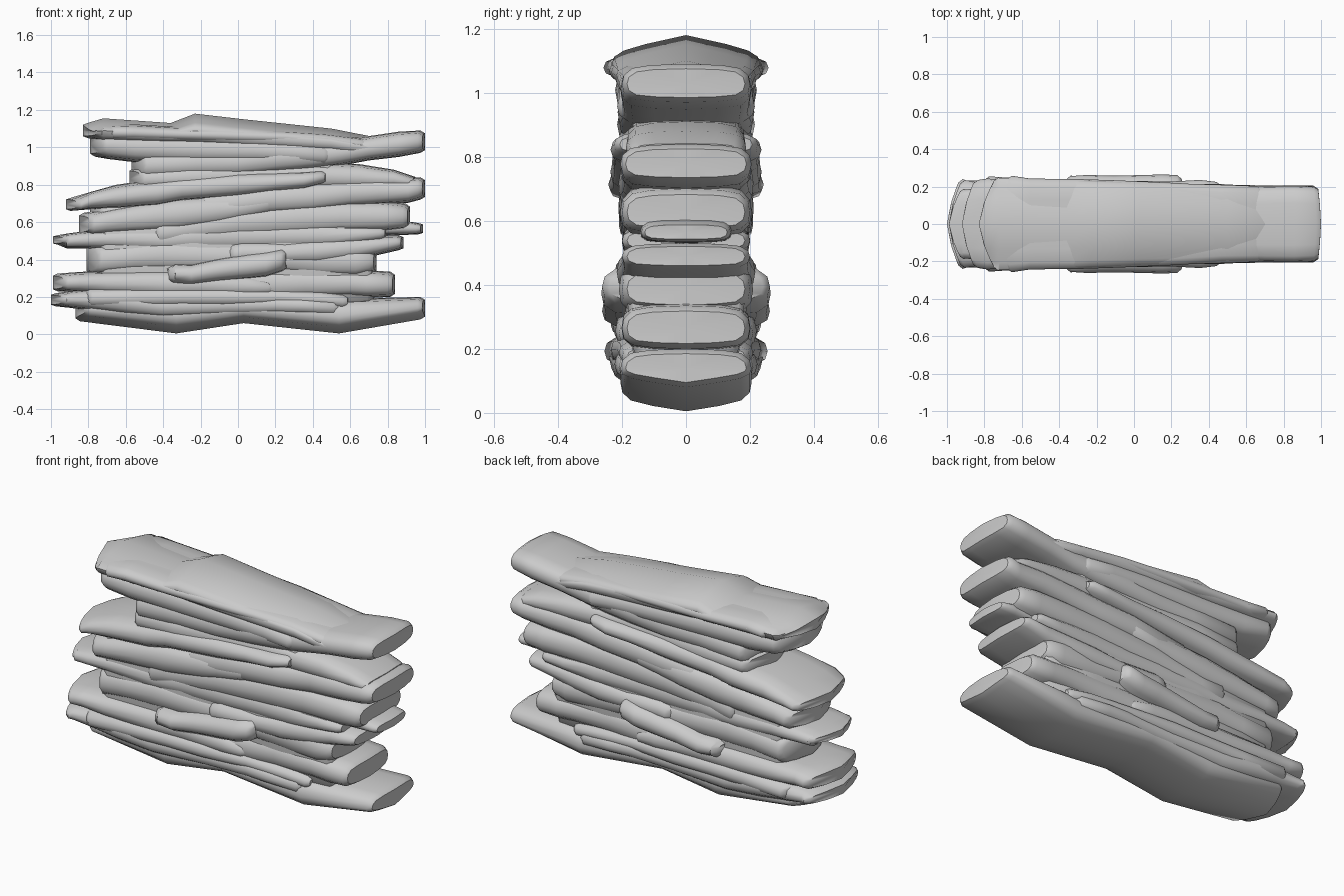
import bpy, bmesh, math, random

if "Cube" in bpy.data.objects:
    bpy.data.objects.remove(bpy.data.objects["Cube"])

random.seed(4)
# half cross-section (y, z) of a rock layer, mirrored to the other side
HALF = [(0, 1), (.55, .94), (.84, .78), (.97, .42), (1, -.05),
        (.97, -.5), (.84, -.82), (.5, -.95), (0, -1)]
RING = HALF + [(-y, z) for y, z in HALF[-2:0:-1]]


def roughen(st):
    """Insert uneven stations between the given ones; adds a width factor."""
    out = []
    for a, b in zip(st, st[1:]):
        t = random.uniform(.35, .65)
        x, lo, hi = (p + (q - p) * t for p, q in zip(a, b))
        out += [(*a, 1), (x, lo - random.uniform(-.006, .012), hi + random.uniform(-.006, .01),
                          random.uniform(.96, 1.05))]
    return out + [(*st[-1], 1)]


def slab(name, w0, w1, stations, tip0=.06, tip1=.015, roof=0, keel=0, rough=True):
    """Loft a layer along x. Stations: (x, bottom, top); width goes w0 -> w1."""
    xa, xb = stations[0][0], stations[-1][0]
    st = roughen(stations) if rough else [(*s, 1) for s in stations]
    rows = []
    for i, (x, lo, hi, k) in enumerate(st):
        w = k * (w0 + (w1 - w0) * (x - xa) / (xb - xa))
        c, h = (lo + hi) / 2, (hi - lo) / 2
        end = -1 if i == 0 else (1 if i == len(st) - 1 else 0)
        tip = tip0 if end < 0 else tip1
        full = (x - end * .025, c, h, w, end, tip)
        nose = (x, c, h * .75, w * .92, end, tip)
        rows += [nose, full] if end < 0 else ([full, nose] if end > 0 else [full])
    bm = bmesh.new()
    rings = []
    for x, c, h, w, e, t in rows:
        rings.append([bm.verts.new((x - e * t * abs(y) ** 1.5, w * y,
                                    c + h * z + abs(y) * (keel * max(-z, 0) - roof * max(z, 0))))
                      for y, z in RING])
    n = len(RING)
    for a, b in zip(rings, rings[1:]):
        for i in range(n):
            bm.faces.new((a[i], a[(i + 1) % n], b[(i + 1) % n], b[i]))
    # end caps fan out from a centre point
    for ring, row in ((rings[0], rows[0]), (rings[-1], rows[-1])):
        mid = bm.verts.new((row[0], 0, row[1]))
        for i in range(n):
            bm.faces.new((ring[i], ring[(i + 1) % n], mid))
    bmesh.ops.recalc_face_normals(bm, faces=bm.faces)
    me = bpy.data.meshes.new(name)
    bm.to_mesh(me)
    bm.free()
    ob = bpy.data.objects.new(name, me)
    bpy.context.collection.objects.link(ob)
    bpy.ops.object.select_all(action='DESELECT')
    ob.select_set(True)
    bpy.context.view_layer.objects.active = ob
    bpy.ops.object.shade_smooth_by_angle(angle=math.radians(50))


# base layers
slab("bottom_layer", .205, .205, [(-.87, .07, .2), (-.33, .005, .2), (.03, .06, .22), (.54, .005, .19),
                                  (1, .08, .2)], keel=.025, rough=False)
slab("low_left_layer", .24, .21, [(-1, .15, .22), (-.75, .12, .25), (-.4, .08, .22), (.2, .1, .22), (.55, .09, .2)])
slab("low_shelf", .255, .2, [(-.86, .14, .25), (-.3, .14, .26), (.2, .15, .25), (.6, .13, .22)])
slab("second_left_layer", .235, .21, [(-.99, .23, .325), (-.7, .21, .34), (-.2, .19, .35), (.2, .2, .3)])
slab("second_right_layer", .2, .2, [(-.4, .15, .33), (.2, .18, .36), (.6, .2, .35), (.84, .2, .335)])

# middle layers
slab("bulging_layer", .262, .262, [(-.42, .27, .37), (-.25, .26, .38), (.05, .29, .44), (.27, .33, .465)])
slab("third_layer", .205, .2, [(-.81, .32, .48), (-.4, .33, .52), (.1, .34, .5), (.45, .3, .49), (.74, .32, .46)])
slab("third_right_layer", .22, .2, [(-.1, .37, .49), (.25, .37, .5), (.6, .39, .53), (.885, .45, .53)])
slab("thin_left_layer", .19, .2, [(-.99, .48, .53), (-.83, .46, .55), (-.4, .43, .58), (0, .44, .61),
                                  (.45, .45, .61), (.8, .5, .58)])
slab("thin_right_layer", .15, .14, [(.4, .5, .6), (.75, .53, .6), (.99, .535, .595)])
slab("fourth_left_layer", .21, .21, [(-.85, .53, .65), (-.5, .54, .71), (-.1, .58, .75), (.2, .64, .76)])
slab("fourth_right_layer", .2, .2, [(-.5, .47, .62), (0, .51, .69), (.55, .54, .72), (.92, .56, .7)])

# upper layers
slab("fifth_left_layer", .235, .225, [(-.92, .66, .73), (-.65, .67, .8), (-.3, .71, .85),
                                      (.2, .76, .87), (.48, .8, .88)])
slab("fifth_right_layer", .2, .205, [(-.25, .6, .76), (.4, .65, .82), (.75, .69, .84), (1, .72, .84)])
slab("sixth_layer", .21, .18, [(-.58, .77, .89), (0, .76, .93), (.65, .77, .91), (.95, .78, .85)])
slab("seventh_layer", .215, .2, [(-.57, .83, .98), (0, .84, 1), (.4, .88, 1.03), (.7, .93, 1.06), (1, .97, 1.09)])
slab("upper_left_layer", .22, .215, [(-.79, .95, 1.08), (-.55, .92, 1.08), (.1, .91, 1.06), (.5, .9, 1.02)])
slab("top_layer", .25, .2, [(-.83, 1.05, 1.13), (-.72, 1.03, 1.155), (-.36, 1.02, 1.13), (-.23, 1.01, 1.18),
                            (.03, .99, 1.15), (.5, .97, 1.1), (.78, .94, 1.05)], tip0=.08, roof=.045, rough=False)
slab("top_shelf", .258, .2, [(-.74, 1.04, 1.12), (-.3, 1.03, 1.11), (.25, 1.02, 1.09), (.7, .98, 1.05)])

# solid core filling the gaps between the layers
slab("lower_core", .185, .185, [(-.79, .1, .76), (.1, .08, .86), (.73, .1, .78)])
slab("upper_core", .18, .17, [(-.57, .7, 1.05), (0, .7, 1.05), (.52, .7, 1)])
